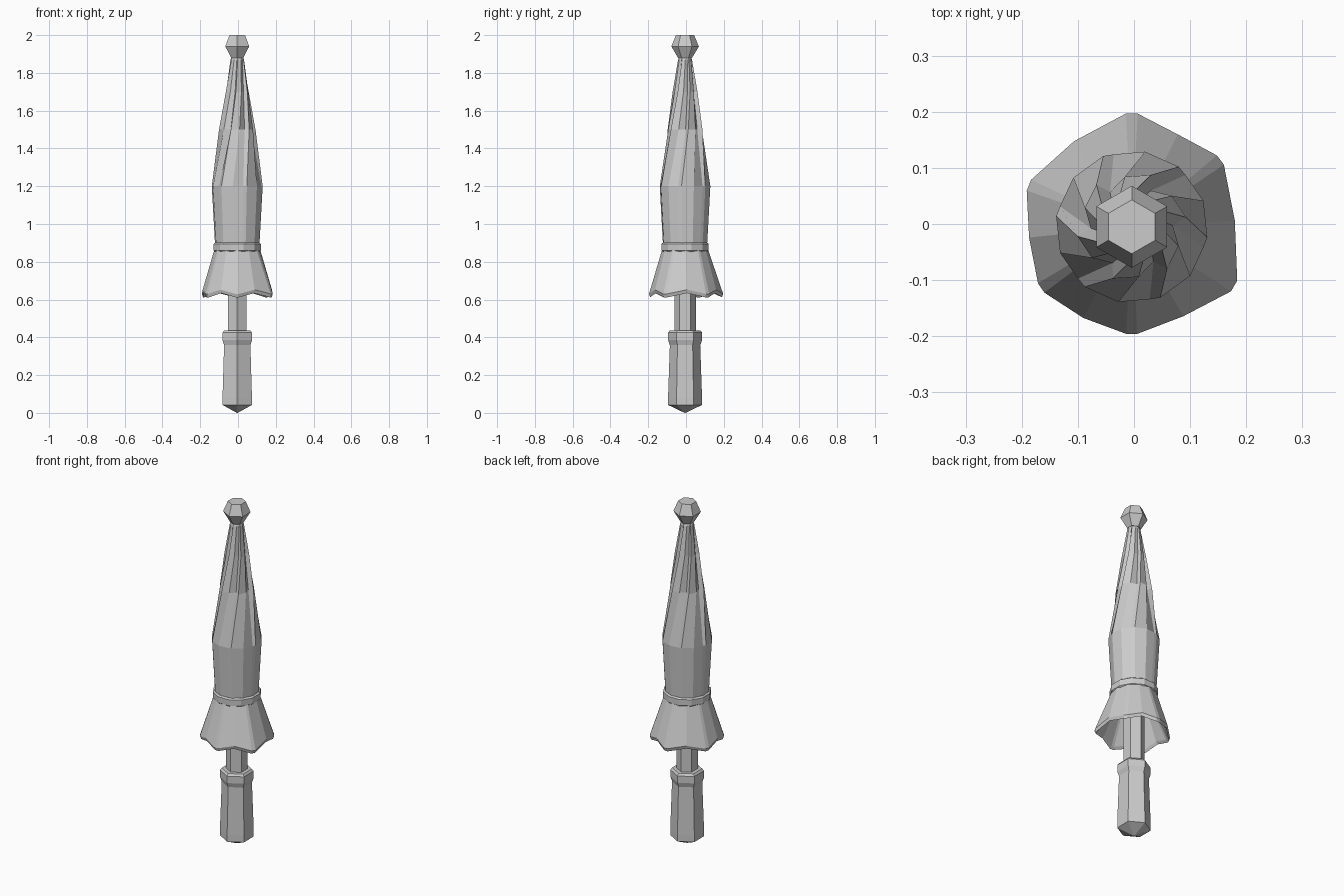
import bpy, math
from math import radians, sin, cos

cube = bpy.data.objects.get("Cube")
if cube:
    bpy.data.objects.remove(cube)

GREY = (0.6, 0.6, 0.6, 1)
mat = bpy.data.materials.new("plain grey")
mat.use_nodes = True
mat.diffuse_color = GREY
mat.node_tree.nodes["Principled BSDF"].inputs["Base Color"].default_value = GREY


def ring(z, radii, angles, centre=(-0.004, -0.005)):
    """One closed loop of points from radii and angles in degrees."""
    return [(centre[0] + r * cos(radians(a)), centre[1] + r * sin(radians(a)), z)
            for r, a in zip(radii, angles)]


def loft(name, rings, caps=True):
    """Skin a stack of loops that share one point count."""
    n = len(rings[0])
    verts = [p for loop in rings for p in loop]
    faces = [(k * n + i, k * n + (i + 1) % n, (k + 1) * n + (i + 1) % n, (k + 1) * n + i)
             for k in range(len(rings) - 1) for i in range(n)]
    if caps:
        faces.append(tuple(reversed(range(n))))
        faces.append(tuple(range(len(verts) - n, len(verts))))
    mesh = bpy.data.meshes.new(name)
    mesh.from_pydata(verts, [], faces)
    mesh.materials.append(mat)
    obj = bpy.data.objects.new(name, mesh)
    bpy.context.collection.objects.link(obj)
    return obj


def lathe(name, profile, sides=6, turn=30):
    angles = [turn + 360 * i / sides for i in range(sides)]
    return loft(name, [ring(z, [r] * sides, angles) for r, z in profile])


# Six-sided hard parts: handle, collar, shaft and tip
lathe("handle", [(0.002, 0), (0.09, 0.042), (0.09, 0.08), (0.08, 0.37)])
lathe("handle_collar", [(0.08, 0.357), (0.09, 0.385), (0.09, 0.425), (0.08, 0.437)])
lathe("shaft", [(0.057, 0.42), (0.057, 1.45), (0.03, 1.9)])
lathe("tip", [(0.037, 1.88), (0.073, 1.94), (0.048, 2.0)])

# Strap around the folded cloth
lathe("strap", [(0.12, 0.852), (0.129, 0.86), (0.129, 0.895), (0.12, 0.902)], 12, 15)

# Folded cloth: each of six folds has a ridge, a back and a tucked valley
FOLDS = 6


def cloth_ring(z, ridge, back, valley, twist):
    radii, angles = [], []
    for i in range(FOLDS):
        start = 360 * i / FOLDS + twist
        radii += [ridge, back, valley]
        angles += [start, start + 28, start + 52]
    return ring(z, radii, angles)


loft("folded_cloth", [
    cloth_ring(0.86, 0.117, 0.117, 0.115, -8),
    cloth_ring(1.2, 0.136, 0.136, 0.133, -8),
    cloth_ring(1.5, 0.098, 0.09, 0.073, 10),
    cloth_ring(1.7, 0.066, 0.059, 0.046, 24),
    cloth_ring(1.87, 0.037, 0.036, 0.033, 34),
    cloth_ring(1.885, 0.03, 0.03, 0.03, 34),
])

# Flared skirt: six blunt corners with shallow arches between them
corners = [-30, 37, 90, 158, 214, 270]
corner_r = [0.211, 0.198, 0.202, 0.198, 0.195, 0.191]
angles, rim_r, rim_z = [], [], []
for i, a in enumerate(corners):
    following = corners[i + 1] if i < 5 else corners[0] + 360
    angles += [a - 3, a + 3, (a + following) / 2]
    rim_r += [corner_r[i], corner_r[i], 0.184]
    rim_z += [0.618, 0.618, 0.64]


def skirt_ring(scale, lift):
    flat = ring(0, [r * scale for r in rim_r], angles)
    return [(x, y, z + lift) for (x, y, _), z in zip(flat, rim_z)]


even = [0.12] * len(angles)
loft("skirt", [
    ring(0.80, [0.105] * len(angles), angles),
    skirt_ring(0.91, 0.008),
    skirt_ring(0.97, -0.006),
    skirt_ring(1.0, 0.012),
    ring(0.87, even, angles),
])
